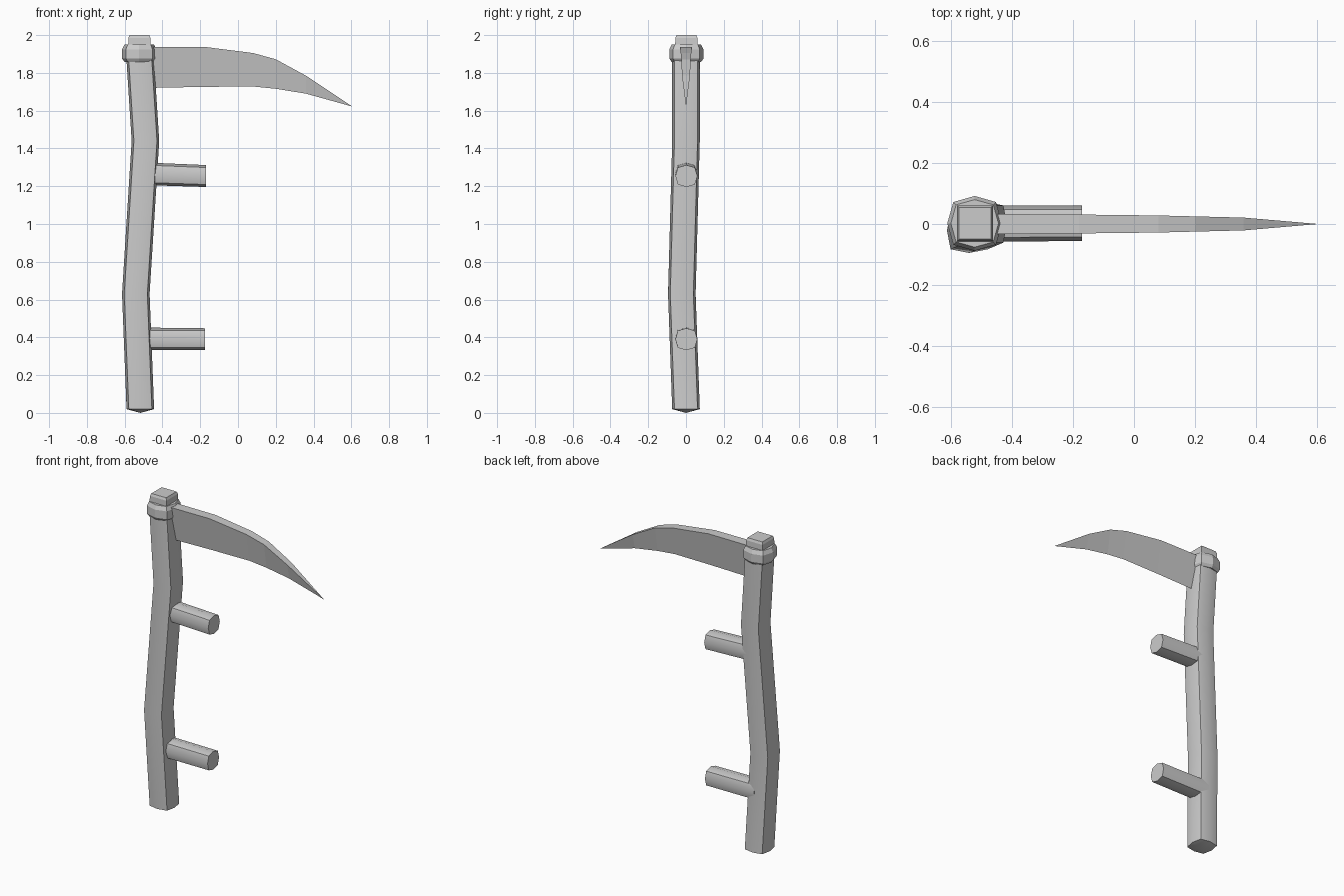
import bpy, bmesh, math
from mathutils import Vector

cube = bpy.data.objects.get("Cube")
if cube:
    bpy.data.objects.remove(cube, do_unlink=True)

GREY = (0.6, 0.6, 0.6, 1.0)
mat = bpy.data.materials.new("plain_grey")
mat.use_nodes = True
mat.diffuse_color = GREY
mat.node_tree.nodes["Principled BSDF"].inputs["Base Color"].default_value = GREY


def finish(bm, name, smooth=True):
    bmesh.ops.recalc_face_normals(bm, faces=bm.faces)
    mesh = bpy.data.meshes.new(name)
    bm.to_mesh(mesh)
    bm.free()
    mesh.materials.append(mat)
    obj = bpy.data.objects.new(name, mesh)
    bpy.context.collection.objects.link(obj)
    if smooth:
        bpy.ops.object.select_all(action='DESELECT')
        obj.select_set(True)
        bpy.context.view_layer.objects.active = obj
        bpy.ops.object.shade_smooth_by_angle(angle=math.radians(42))
    return obj


def loft(bm, rings):
    """Skin a list of vertex rings and cap both ends."""
    loops = [[bm.verts.new(p) for p in ring] for ring in rings]
    n = len(loops[0])
    for a, b in zip(loops, loops[1:]):
        for i in range(n):
            j = (i + 1) % n
            bm.faces.new((a[i], a[j], b[j], b[i]))
    bm.faces.new(loops[0])
    bm.faces.new(loops[-1])
    return loops


def octagon(center, u, v, side, corner):
    """Eight-sided ring: side points at distance side, corners at (corner, corner)."""
    c, u, v = Vector(center), Vector(u), Vector(v)
    ring = []
    for i in range(8):
        a = i * math.pi / 4
        r = side if i % 2 == 0 else corner * math.sqrt(2)
        ring.append(c + u * r * math.cos(a) + v * r * math.sin(a))
    return ring


X, Y, Z = (1, 0, 0), (0, 1, 0), (0, 0, 1)

# Bent wooden shaft with a shallow pointed foot
bm = bmesh.new()
path = [(-0.517, 0, 0.02), (-0.541, -0.022, 0.63), (-0.49, 0, 1.44), (-0.522, 0, 1.94)]
loops = loft(bm, [octagon(p, X, Y, 0.073, 0.061) for p in path])
foot = [f for f in bm.faces if len(f.verts) == 8 and f.calc_center_median().z < 0.1]
pole = bmesh.ops.poke(bm, faces=foot)["verts"][0]
pole.co.z = 0
finish(bm, "shaft")

# Collar with chamfered rims
bm = bmesh.new()
loft(bm, [octagon((-0.523, 0.002, z), X, Y, s, c) for z, s, c in
          ((1.858, 0.078, 0.061), (1.875, 0.09, 0.07), (1.925, 0.09, 0.07), (1.95, 0.078, 0.061))])
finish(bm, "collar", smooth=False)

# Square cap block, slightly tapered
bm = bmesh.new()
loft(bm, [[(-0.522 + sx * h, 0.002 + sy * h, z) for sx, sy in ((-1, -1), (1, -1), (1, 1), (-1, 1))]
          for z, h in ((1.93, 0.06), (1.985, 0.058), (2.0, 0.052))])
finish(bm, "cap_block", smooth=False)

# Two grip pegs
for name, z, drop, end in (("upper_grip", 1.267, 0.013, -0.17), ("lower_grip", 0.392, 0.002, -0.175)):
    bm = bmesh.new()
    loft(bm, [octagon((-0.52, 0.002, z), Y, Z, 0.06, 0.046),
              octagon((end, 0.002, z - drop), Y, Z, 0.058, 0.045)])
    finish(bm, name)

# Blade: thick spine on top, sharp cutting edge below
stations = [  # x, spine height, edge height, half thickness
    (-0.5, 1.938, 1.72, 0.033), (-0.18, 1.938, 1.726, 0.031), (0.08, 1.905, 1.728, 0.028),
    (0.2, 1.872, 1.716, 0.025), (0.36, 1.785, 1.69, 0.021)]
bm = bmesh.new()
loops = loft(bm, [[(x, -t, top), (x, t, top), (x, 0, edge)] for x, top, edge, t in stations])
bm.faces.remove(next(f for f in bm.faces if set(f.verts) == set(loops[-1])))
tip = bm.verts.new((0.605, 0, 1.622))
for i in range(3):
    bm.faces.new((loops[-1][i], loops[-1][(i + 1) % 3], tip))
finish(bm, "blade", smooth=False)
